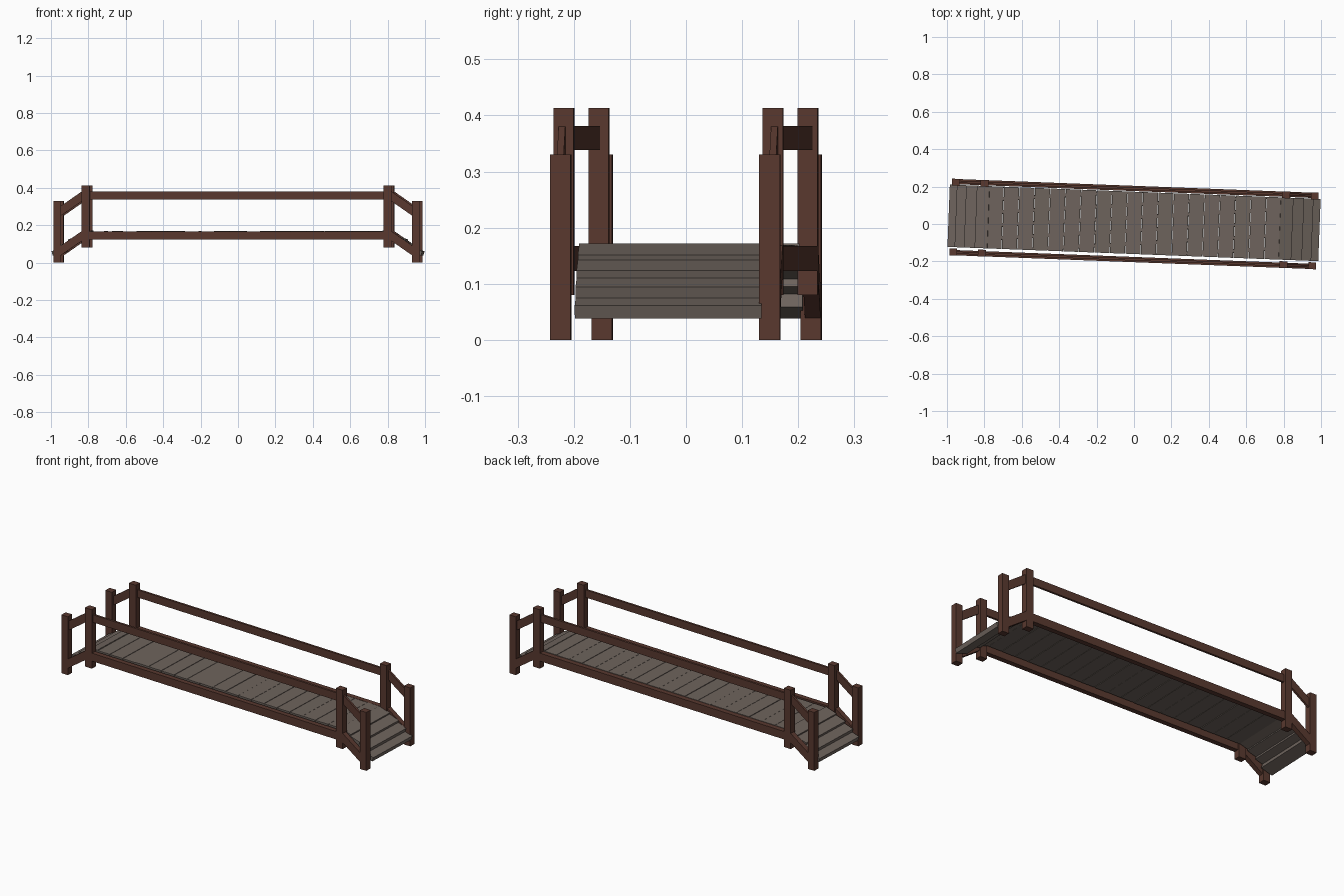
import bpy, math, random
from mathutils import Matrix, Vector

if "Cube" in bpy.data.objects:
    bpy.data.objects.remove(bpy.data.objects["Cube"])

random.seed(4)
TURN = Matrix.Rotation(math.radians(-2.2), 4, 'Z')


def material(name, rgb):
    m = bpy.data.materials.new(name)
    m.diffuse_color = (*rgb, 1)
    m.use_nodes = True
    m.node_tree.nodes["Principled BSDF"].inputs["Base Color"].default_value = m.diffuse_color
    return m


BROWN = material("brown_wood", (0.1, 0.04, 0.028))
GREY = material("weathered_wood", (0.156, 0.127, 0.109))


def box(name, loc, size, mat, pitch=0.0):
    """Box in the bridge's own frame, pitched about y, then turned with the bridge."""
    bpy.ops.mesh.primitive_cube_add(size=1)
    ob = bpy.context.object
    ob.name = name
    ob.data.materials.append(mat)
    ob.matrix_world = (TURN @ Matrix.Translation(loc) @ Matrix.Rotation(pitch, 4, 'Y')
                       @ Matrix.Diagonal((*size, 1)))
    return ob


def sloped_rail(name, a, b, y, thick, height):
    """Rail running between two (x, z) points."""
    d = Vector(b) - Vector(a)
    mid = (Vector(a) + Vector(b)) / 2
    box(name, (mid.x, y, mid.y), (d.length, thick, height), BROWN, -math.atan2(d.y, d.x))


POST_Y = 0.1865
for side, sy in (("front", -1), ("back", 1)):
    # long straight rails
    box(side + "_handrail", (0, sy * (POST_Y + 0.003), 0.36), (1.6, 0.012, 0.043), BROWN)
    box(side + "_deck_beam", (0, sy * (POST_Y + 0.0035), 0.145), (1.6, 0.028, 0.045), BROWN)
    for end, sx in (("left", -1), ("right", 1)):
        tag = f"{side}_{end}"
        # posts
        box(tag + "_inner_post", (sx * 0.807, sy * POST_Y, 0.2465), (0.043, 0.036, 0.333), BROWN)
        box(tag + "_end_post", (sx * 0.96, sy * POST_Y, 0.165), (0.041, 0.037, 0.33), BROWN)
        # sloping rails between inner and end posts
        sloped_rail(tag + "_ramp_handrail", (sx * 0.807, 0.369), (sx * 0.957, 0.265),
                    sy * (POST_Y + 0.003), 0.012, 0.043)
        sloped_rail(tag + "_ramp_beam", (sx * 0.807, 0.157), (sx * 0.957, 0.053),
                    sy * (POST_Y + 0.0035), 0.028, 0.043)

# deck planks, slightly uneven
DECK_Y, WIDTH, COUNT, HALF = 0.006, 0.333, 19, 0.785
step = 2 * HALF / COUNT
for i in range(COUNT):
    x = -HALF + (i + 0.5) * step
    box(f"deck_plank_{i + 1}", (x, DECK_Y, 0.158 + random.uniform(-0.001, 0.001)),
        (step - 0.002, WIDTH, 0.02), GREY, random.uniform(-0.01, 0.01))

# tilted step planks at both ends: (outer edge x, top edge z)
TILT, LENGTH, THICK = math.radians(17), 0.07, 0.02
for end, sx in (("left", -1), ("right", 1)):
    for i, (x, z) in enumerate(((0.988, 0.061), (0.95, 0.094), (0.9, 0.124), (0.843, 0.151))):
        t = 0.024 if i == 0 else THICK
        cx = x - math.cos(TILT) * LENGTH / 2 - math.sin(TILT) * t / 2 + 0.004
        cz = z + math.sin(TILT) * LENGTH / 2 - math.cos(TILT) * t / 2
        box(f"{end}_step_plank_{i + 1}", (sx * cx, DECK_Y, cz), (LENGTH, WIDTH, t), GREY, sx * TILT)
